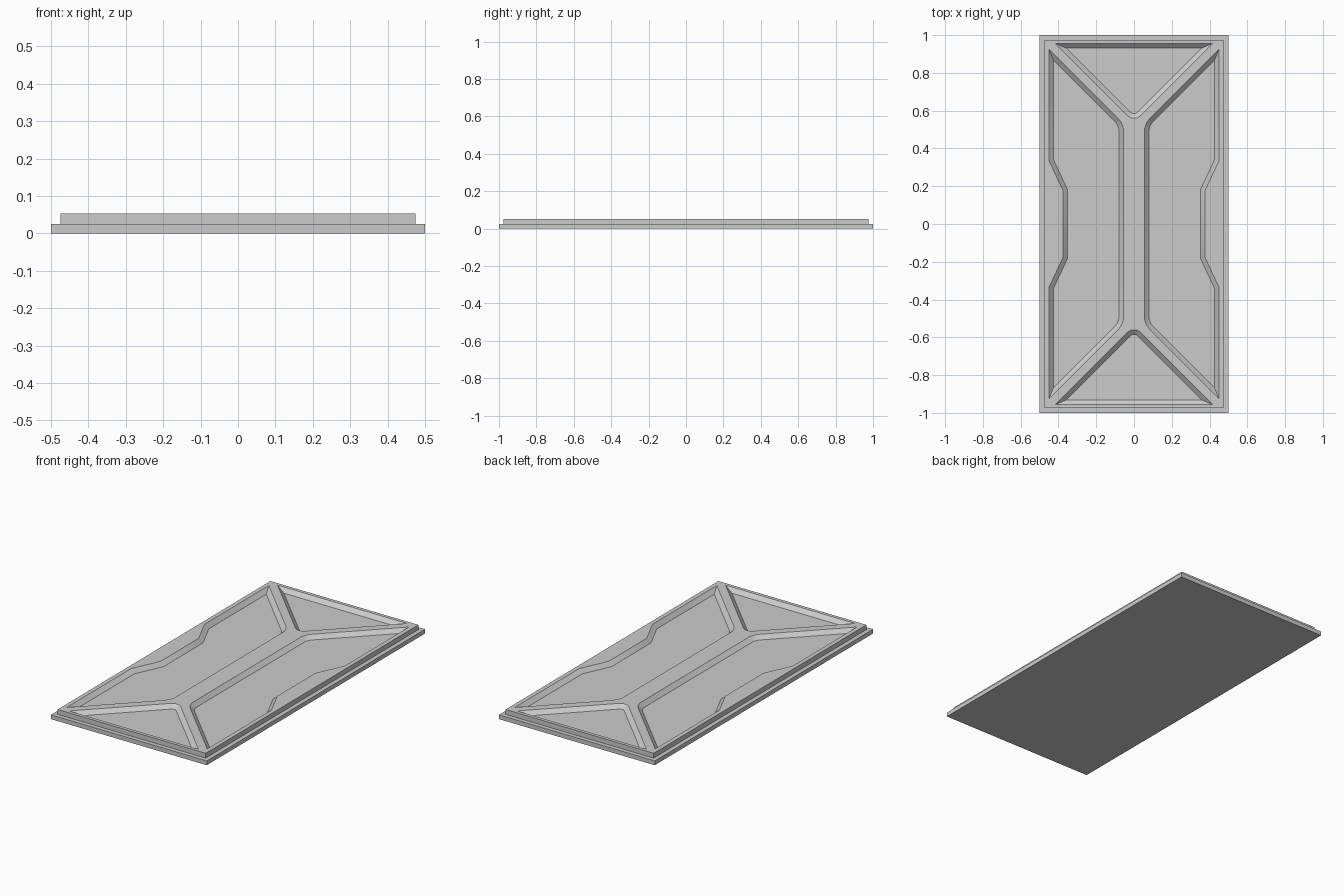
import bpy, bmesh, math
from mathutils import Vector

if "Cube" in bpy.data.objects:
    bpy.data.objects.remove(bpy.data.objects["Cube"])

BASE_TOP, TOP, DEPTH, WALL = 0.025, 0.053, 0.022, 0.024


def finish(bm, name):
    bmesh.ops.recalc_face_normals(bm, faces=bm.faces)
    me = bpy.data.meshes.new(name)
    bm.to_mesh(me)
    bm.free()
    ob = bpy.data.objects.new(name, me)
    bpy.context.collection.objects.link(ob)
    return ob


def inset(pts, d):
    """Mitred inward offset of a counter-clockwise outline."""
    out = []
    for i, p in enumerate(pts):
        a = (p - pts[i - 1]).normalized()
        b = (pts[(i + 1) % len(pts)] - p).normalized()
        na, nb = Vector((-a.y, a.x)), Vector((-b.y, b.x))
        out.append(p + (na + nb) * d / (1 + na.dot(nb)))
    return out


def loop(bm, pts, z):
    return [bm.verts.new((p[0], p[1], z)) for p in pts]


def bridge(bm, a, b):
    n = len(a)
    for i in range(n):
        bm.faces.new((a[i], a[(i + 1) % n], b[(i + 1) % n], b[i]))


def ring_edges(bm, vs):
    return [bm.edges.get((v, vs[i - 1])) for i, v in enumerate(vs)]


def rect(x, y):
    return [(-x, -y), (x, -y), (x, y), (-x, y)]


# Base slab
bm = bmesh.new()
low, high = loop(bm, rect(0.5, 1), 0), loop(bm, rect(0.5, 1), BASE_TOP)
bridge(bm, low, high)
bm.faces.new(low)
bm.faces.new(high)
finish(bm, "base_slab")

# Recess outlines: side trapezoid with notch, and end triangle
half = [(0.375, 0.175), (0.45, 0.335), (0.45, 0.925),
        (0.082, 0.557), (0.066, 0.535), (0.056, 0.505)]
side = [(x, -y) for x, y in reversed(half)] + half
end = [(0.03, 0.57), (0.415, 0.955), (-0.415, 0.955),
       (-0.03, 0.57), (-0.014, 0.56), (0.014, 0.56)]
outlines = [side, [(-x, y) for x, y in reversed(side)],
            end, [(x, -y) for x, y in reversed(end)]]

# Raised panel with four sloped-wall recesses
bm = bmesh.new()
low, high = loop(bm, rect(0.475, 0.975), BASE_TOP), loop(bm, rect(0.475, 0.975), TOP)
bridge(bm, low, high)
bm.faces.new(low)
rim_edges = ring_edges(bm, high)
for o in outlines:
    pts = [Vector(p) for p in o]
    area = sum(pts[i - 1].cross(p) for i, p in enumerate(pts))
    if area < 0:
        pts.reverse()
    rim = loop(bm, pts, TOP)
    floor = loop(bm, inset(pts, WALL), TOP - DEPTH)
    bridge(bm, rim, floor)
    bm.faces.new(floor)
    rim_edges += ring_edges(bm, rim)
bmesh.ops.triangle_fill(bm, use_beauty=True, use_dissolve=False,
                        edges=rim_edges, normal=(0, 0, 1))
panel = finish(bm, "recessed_panel")

bpy.context.view_layer.objects.active = panel
panel.select_set(True)
bpy.ops.object.shade_smooth_by_angle(angle=math.radians(30))
